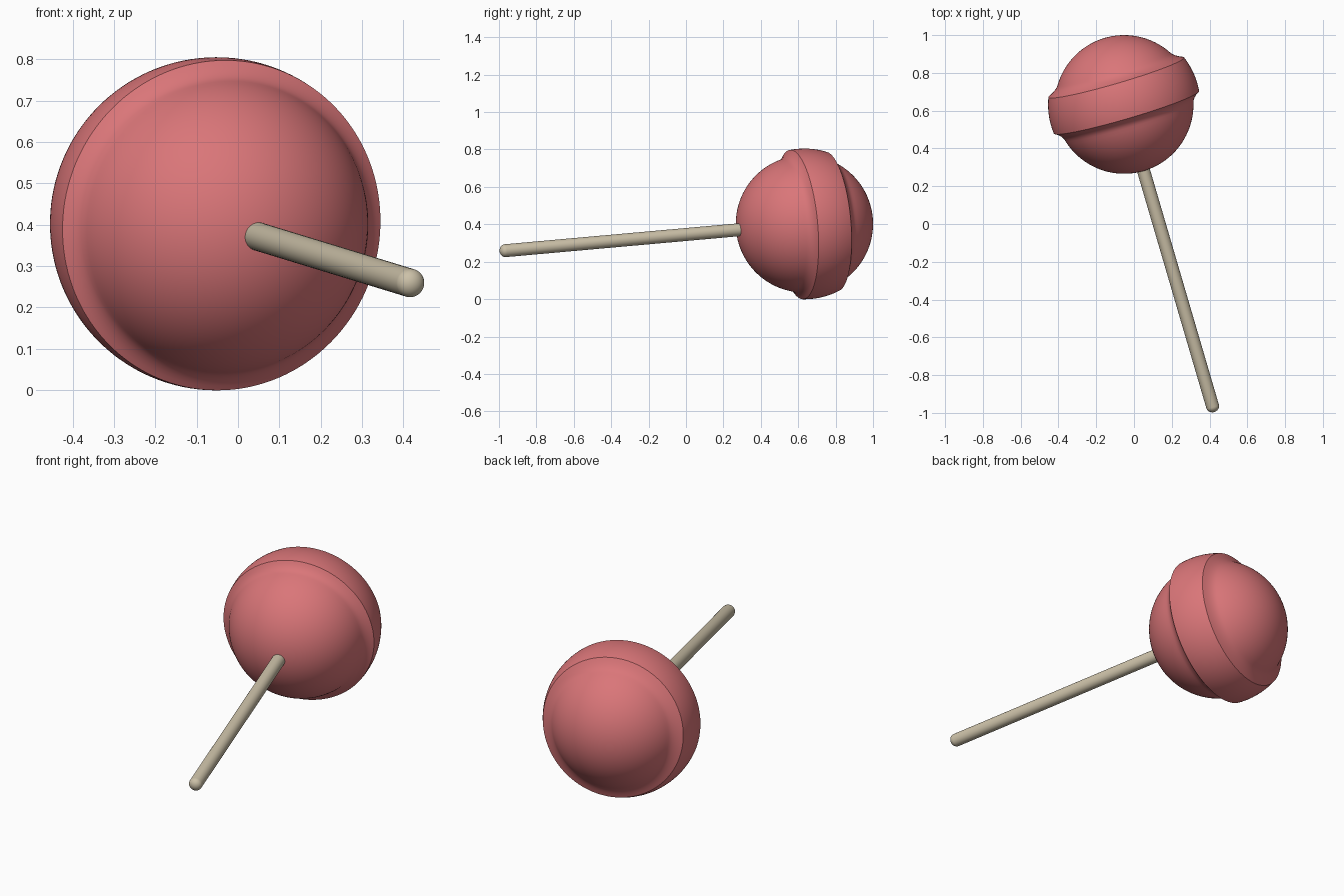
import bpy, bmesh, math
from mathutils import Vector

if "Cube" in bpy.data.objects:
    bpy.data.objects.remove(bpy.data.objects["Cube"])

CENTRE = Vector((-0.052, 0.633, 0.402))
AXIS = Vector((-0.468, 1.598, 0.143)).normalized()   # points away from the stick
R_BALL, R_BAND = 0.367, 0.403


def material(name, rgb):
    m = bpy.data.materials.new(name)
    m.diffuse_color = (*rgb, 1)
    m.use_nodes = True
    m.node_tree.nodes["Principled BSDF"].inputs["Base Color"].default_value = m.diffuse_color
    return m


def lathe(name, profile, segments, mat):
    """Spin (distance along axis, radius) points round the lollipop axis."""
    bm = bmesh.new()
    rings = []
    for u, r in profile:
        if r < 1e-5:
            rings.append([bm.verts.new((0, 0, u))])
        else:
            rings.append([bm.verts.new((r * math.cos(a), r * math.sin(a), u))
                          for a in (2 * math.pi * i / segments for i in range(segments))])
    for a, b in zip(rings, rings[1:]):
        for i in range(segments):
            j = (i + 1) % segments
            if len(a) == 1:
                bm.faces.new((a[0], b[j], b[i]))
            elif len(b) == 1:
                bm.faces.new((a[i], a[j], b[0]))
            else:
                bm.faces.new((a[i], a[j], b[j], b[i]))
    bmesh.ops.recalc_face_normals(bm, faces=bm.faces)
    me = bpy.data.meshes.new(name)
    bm.to_mesh(me)
    bm.free()
    me.materials.append(mat)
    ob = bpy.data.objects.new(name, me)
    bpy.context.collection.objects.link(ob)
    ob.location = CENTRE
    ob.rotation_euler = AXIS.to_track_quat('Z', 'Y').to_euler()
    bpy.ops.object.select_all(action='DESELECT')
    ob.select_set(True)
    bpy.context.view_layer.objects.active = ob
    bpy.ops.object.shade_smooth_by_angle(angle=math.radians(30))
    return ob


def arc(radius, u0, u1, n):
    a0, a1 = math.acos(u0 / radius), math.acos(u1 / radius)
    angles = [a0 + (a1 - a0) * i / n for i in range(n + 1)]
    return [(radius * math.cos(a), radius * math.sin(a)) for a in angles]


def curve(p, q, s, n=6):
    """Interior points of a quadratic curve, used for the hollow fillets."""
    return [tuple((1 - t) ** 2 * a + 2 * t * (1 - t) * b + t * t * c
                  for a, b, c in zip(p, q, s)) for t in (i / n for i in range(1, n))]


candy_red = material("candy red", (0.70, 0.18, 0.19))
stick_cream = material("stick cream", (0.60, 0.53, 0.39))

# Candy ball with its raised band
front = arc(R_BALL, -R_BALL, -0.095, 28)
band = arc(R_BAND, -0.043, 0.15, 12)
back = arc(R_BALL, 0.195, R_BALL, 24)
profile = (front + curve(front[-1], (-0.064, 0.362), band[0]) + band
           + curve(band[-1], (0.170, 0.327), back[0]) + back)
lathe("candy_ball", profile, 128, candy_red)

# Stick with a rounded tip
R_STICK, END, DEPTH = 0.0345, -1.673, 0.03
tip = [(END - DEPTH * math.cos(a), R_STICK * math.sin(a))
       for a in (math.pi / 2 * i / 8 for i in range(9))]
lathe("stick", tip + [(-0.30, R_STICK), (-0.30, 0)], 40, stick_cream)
